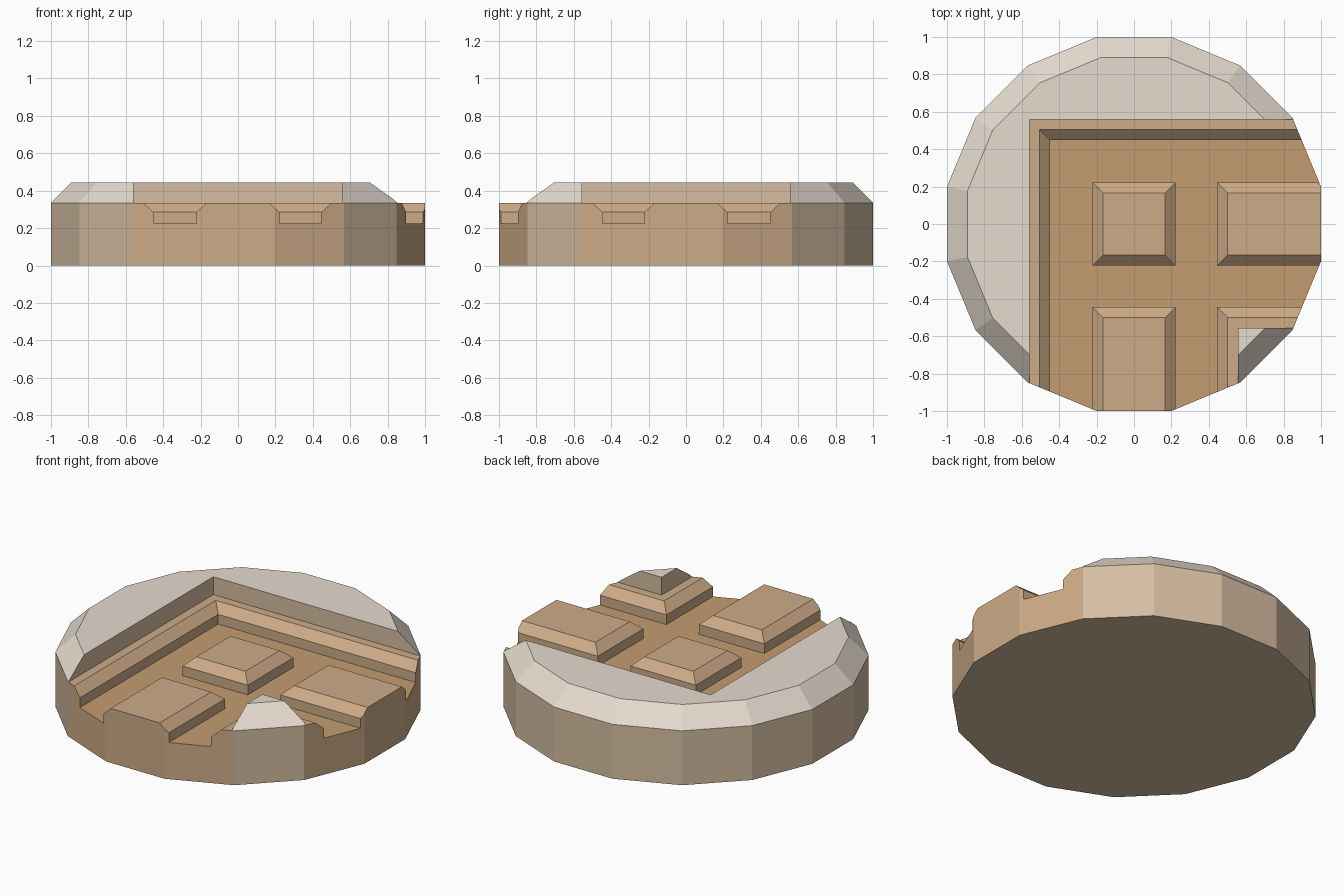
import bpy, bmesh, math

if "Cube" in bpy.data.objects:
    bpy.data.objects.remove(bpy.data.objects["Cube"])

SIDES = 16
LEDGE, TOP = 0.335, 0.445      # height of the paved tiles, height of the rim
FLOOR, LIP = 0.225, 0.285      # groove floor, start of the tile bevel


def to_linear(c):
    c /= 255
    return c / 12.92 if c <= 0.04045 else ((c + 0.055) / 1.055) ** 2.4


def material(name, rgb):
    m = bpy.data.materials.new(name)
    m.diffuse_color = (*[to_linear(c) for c in rgb], 1)
    m.use_nodes = True
    m.node_tree.nodes["Principled BSDF"].inputs["Base Color"].default_value = m.diffuse_color
    return m


def stack(name, layers):
    """Solid made of stacked outlines: each layer is (outline points, z)."""
    bm = bmesh.new()
    rings = [[bm.verts.new((x, y, z)) for x, y in pts] for pts, z in layers]
    n = len(rings[0])
    for a, b in zip(rings, rings[1:]):
        for i in range(n):
            j = (i + 1) % n
            bm.faces.new((a[i], a[j], b[j], b[i]))
    bm.faces.new(rings[0])
    bm.faces.new(rings[-1])
    bmesh.ops.recalc_face_normals(bm, faces=bm.faces)
    me = bpy.data.meshes.new(name)
    bm.to_mesh(me)
    bm.free()
    ob = bpy.data.objects.new(name, me)
    bpy.context.collection.objects.link(ob)
    return ob


def ring(apothem):
    r = apothem / math.cos(math.pi / SIDES)
    return [(r * math.cos(2 * math.pi * (i + 0.5) / SIDES),
             r * math.sin(2 * math.pi * (i + 0.5) / SIDES)) for i in range(SIDES)]


def groove(x0, x1, y0, y1):
    """Cutter with upright walls below and sloped walls above."""
    def rect(d):
        return [(x0 - d, y0 - d), (x1 + d, y0 - d), (x1 + d, y1 + d), (x0 - d, y1 + d)]
    return stack("groove_cutter", [(rect(0), FLOOR), (rect(0), LIP), (rect(0.077), 0.355)])


# Round slab with a bevelled top edge
base = stack("round_paved_base", [(ring(1), 0), (ring(1), LEDGE), (ring(0.89), TOP)])

# Recess around the paving, leaving the rim and one raised corner
outline = [(-0.56, 0.56), (-0.56, -2), (0.555, -2), (0.555, -0.555), (2, -0.555), (2, 0.56)]
cutters = [stack("recess_cutter", [(outline, LEDGE), (outline, 1)])]

# Crossing grooves between the tiles
for lo, hi in ((-0.45, -0.222), (0.222, 0.445)):
    cutters.append(groove(lo, hi, -2, 0.45 if lo < 0 else 0.3))
    cutters.append(groove(-0.45 if lo < 0 else -0.3, 2, -hi, -lo))

for c in cutters:
    c.hide_render = True
    mod = base.modifiers.new("cut", 'BOOLEAN')
    mod.operation = 'DIFFERENCE'
    mod.solver = 'EXACT'
    mod.object = c

# Bake the cuts and remove the cutters
dg = bpy.context.evaluated_depsgraph_get()
mesh = bpy.data.meshes.new_from_object(base.evaluated_get(dg))
base.modifiers.clear()
base.data = mesh
for c in cutters:
    bpy.data.objects.remove(c)

# Colours: pale rim top, stone sides, tan tiles, darker groove floor
mesh.materials.clear()
for name, rgb in (("pale_stone", (230, 219, 207)), ("side_stone", (214, 190, 162)),
                  ("tile_tan", (205, 171, 135)), ("groove_floor", (197, 157, 113))):
    mesh.materials.append(material(name, rgb))

for p in mesh.polygons:
    c, n = p.center, p.normal
    outer = abs(n.z) < 0.1 and n.x * c.x + n.y * c.y > 0.95
    if c.z > LEDGE + 0.005:
        p.material_index = 0 if n.z > 0.1 else 1
    elif n.z < -0.9:
        p.material_index = 1
    elif n.z > 0.9:
        p.material_index = 3 if c.z < 0.25 else 2
    elif outer:
        # sides below the rim are stone, sides below the tiles are tan
        ang = round(math.degrees(math.atan2(n.y, n.x)) / 22.5)
        p.material_index = 2 if ang in (-5, -4, -3, -1, 0, 1) else 1
    else:
        p.material_index = 2
    p.use_smooth = False
